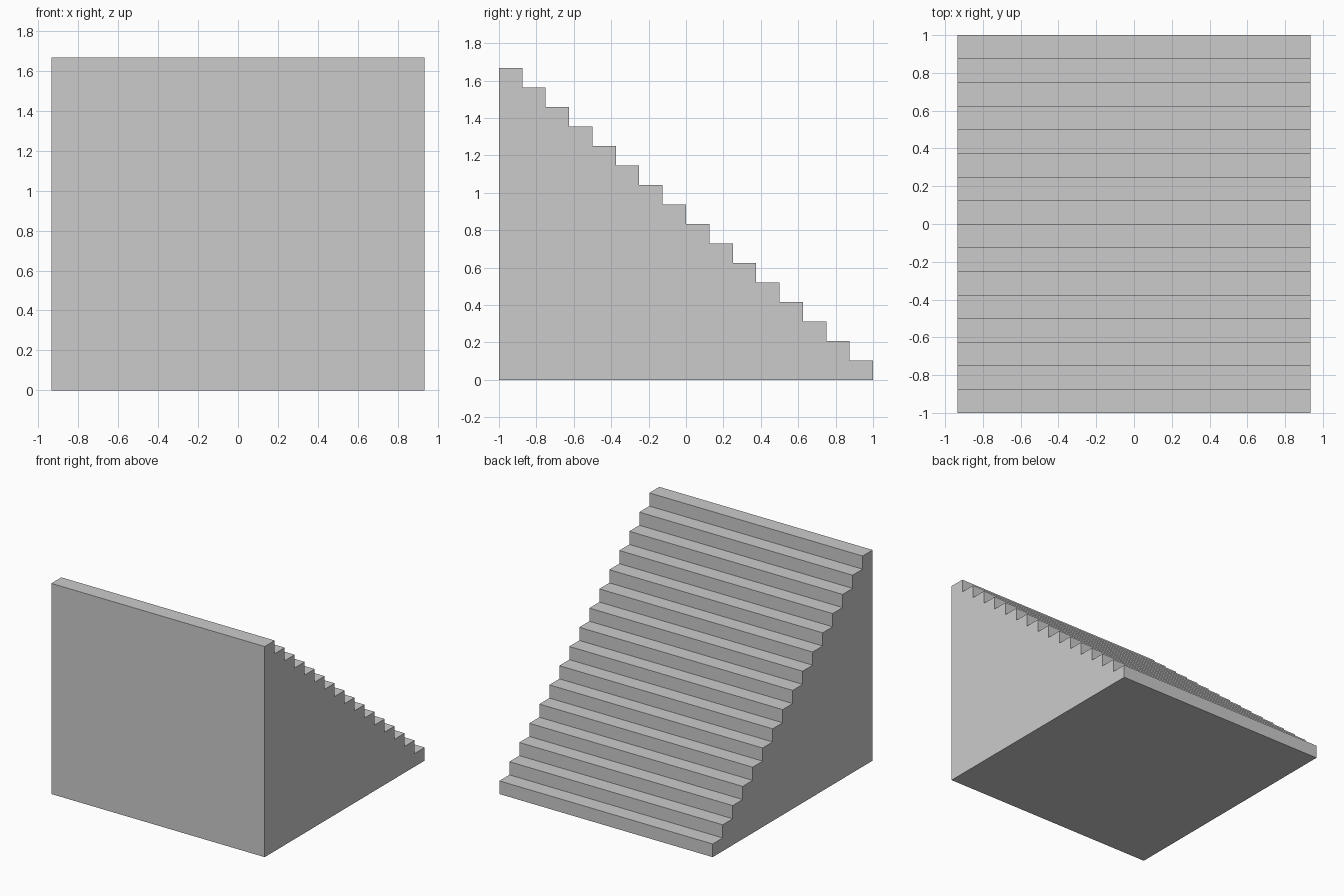
import bpy, bmesh

if "Cube" in bpy.data.objects:
    bpy.data.objects.remove(bpy.data.objects["Cube"])

STEPS = 16
HALF_WIDTH = 0.934
HEIGHT = 1.667
tread, riser = 2.0 / STEPS, HEIGHT / STEPS

# Side profile: base line, then the steps climbing from back to front
profile = [(-1.0, 0.0), (1.0, 0.0)]
for i in range(STEPS):
    z = (i + 1) * riser
    profile += [(1.0 - i * tread, z), (1.0 - (i + 1) * tread, z)]

# Solid staircase: extrude the profile across the width
bm = bmesh.new()
side = bm.faces.new([bm.verts.new((-HALF_WIDTH, y, z)) for y, z in profile])
result = bmesh.ops.extrude_face_region(bm, geom=[side], use_keep_orig=True)
verts = [g for g in result["geom"] if isinstance(g, bmesh.types.BMVert)]
bmesh.ops.translate(bm, verts=verts, vec=(2 * HALF_WIDTH, 0, 0))
bmesh.ops.recalc_face_normals(bm, faces=bm.faces[:])

mesh = bpy.data.meshes.new("staircase")
bm.to_mesh(mesh)
bm.free()
bpy.context.collection.objects.link(bpy.data.objects.new("staircase", mesh))
